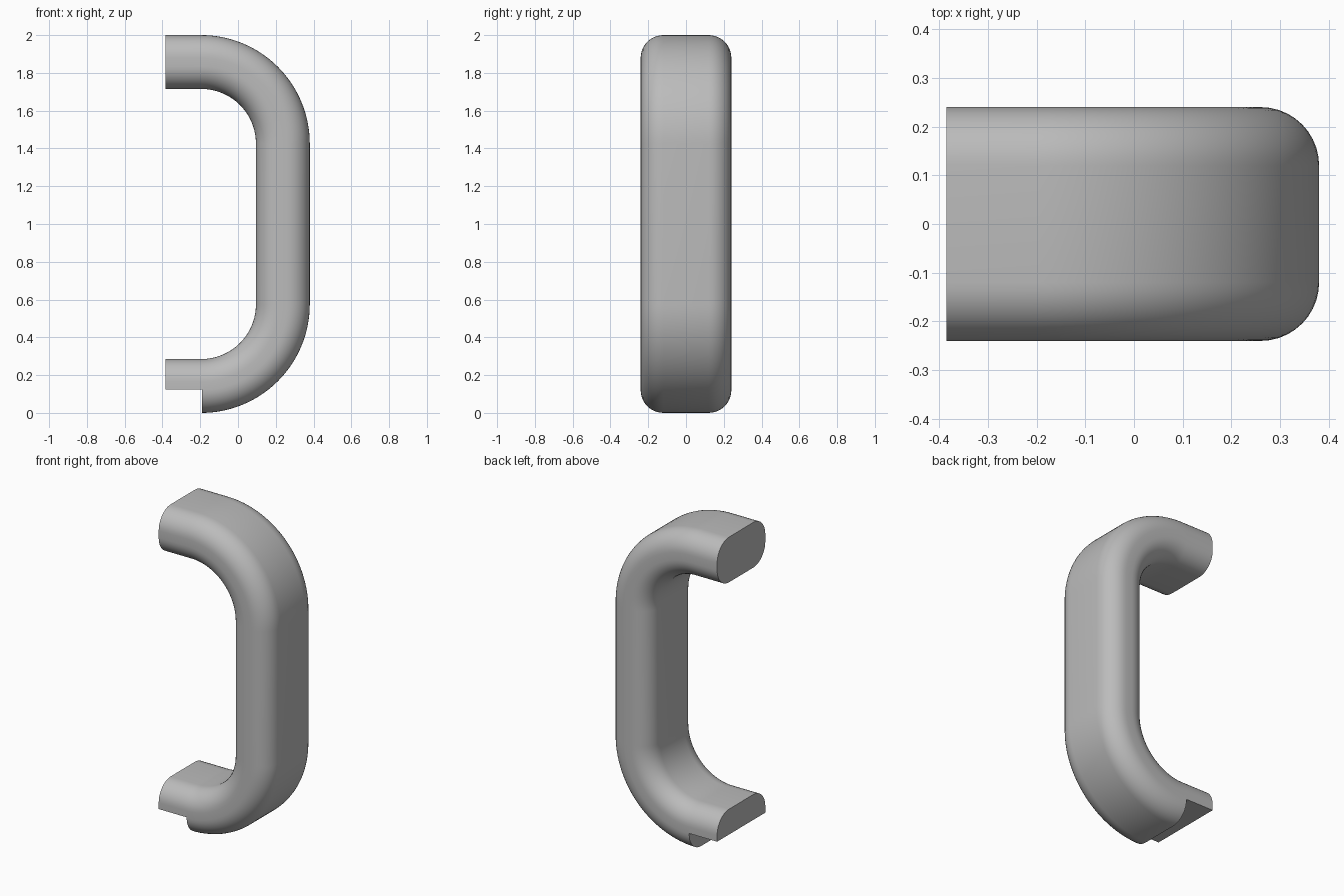
import bpy, bmesh, math
from mathutils import Vector

cube = bpy.data.objects.get("Cube")
if cube:
    bpy.data.objects.remove(cube, do_unlink=True)

WIDTH, DEPTH, ROUND = 0.48, 0.285, 0.12   # grip cross-section
BEND = Vector((-0.195, 0, 1.425))         # centre of the upper bend
RADIUS = 0.575 - DEPTH / 2                # bend radius of the centre line
END_X = -0.385
BEND_STEPS, CORNER_STEPS = 32, 10

# Flat grey finish
grey = bpy.data.materials.new("plain grey")
grey.use_nodes = True
colour = (0.5, 0.5, 0.5, 1)
grey.diffuse_color = colour
grey.node_tree.nodes["Principled BSDF"].inputs["Base Color"].default_value = colour


def rounded_section():
    """Rounded rectangle as (across, outward) pairs."""
    points = []
    for corner, (sy, so) in enumerate([(1, 1), (-1, 1), (-1, -1), (1, -1)]):
        for i in range(CORNER_STEPS + 1):
            a = math.pi / 2 * (corner + i / CORNER_STEPS)
            points.append((sy * (WIDTH / 2 - ROUND) + ROUND * math.cos(a),
                           so * (DEPTH / 2 - ROUND) + ROUND * math.sin(a)))
    return points


def centre_line():
    """Path stations with their outward directions, top end to bottom end."""
    up = Vector((0, 0, 1))
    upper = [(Vector((END_X, 0, BEND.z + RADIUS)), up)]
    for i in range(BEND_STEPS + 1):
        a = math.pi / 2 * (1 - i / BEND_STEPS)
        out = Vector((math.cos(a), 0, math.sin(a)))
        upper.append((BEND + out * RADIUS, out))
    lower = [(Vector((p.x, 0, 2 - p.z)), Vector((o.x, 0, -o.z)))
             for p, o in reversed(upper)]
    return upper + lower


# Sweep the section along the centre line
bm = bmesh.new()
section = rounded_section()
rings = [[bm.verts.new(p + o * out + Vector((0, y, 0))) for y, out in section]
         for p, o in centre_line()]
count = len(section)
for a, b in zip(rings, rings[1:]):
    for i in range(count):
        j = (i + 1) % count
        bm.faces.new((a[i], a[j], b[j], b[i]))
bm.faces.new(rings[0])
bm.faces.new(rings[-1])
bmesh.ops.recalc_face_normals(bm, faces=bm.faces[:])
mesh = bpy.data.meshes.new("handle_grip")
bm.to_mesh(mesh)
bm.free()
mesh.materials.append(grey)
handle = bpy.data.objects.new("handle_grip", mesh)
bpy.context.collection.objects.link(handle)

# Notch under the lower end
bpy.ops.mesh.primitive_cube_add(size=1, location=(-0.44, 0, -0.125))
cutter = bpy.context.object
cutter.name = "notch_cutter"
cutter.scale = (0.5, 1, 0.5)
cutter.hide_render = True
cutter.data.materials.append(grey)
notch = handle.modifiers.new("notch", "BOOLEAN")
notch.operation = "DIFFERENCE"
notch.solver = "EXACT"
notch.object = cutter

bpy.ops.object.select_all(action="DESELECT")
handle.select_set(True)
bpy.context.view_layer.objects.active = handle
bpy.ops.object.modifier_apply(modifier=notch.name)
bpy.data.objects.remove(cutter, do_unlink=True)
bpy.ops.object.shade_smooth_by_angle(angle=math.radians(30))
